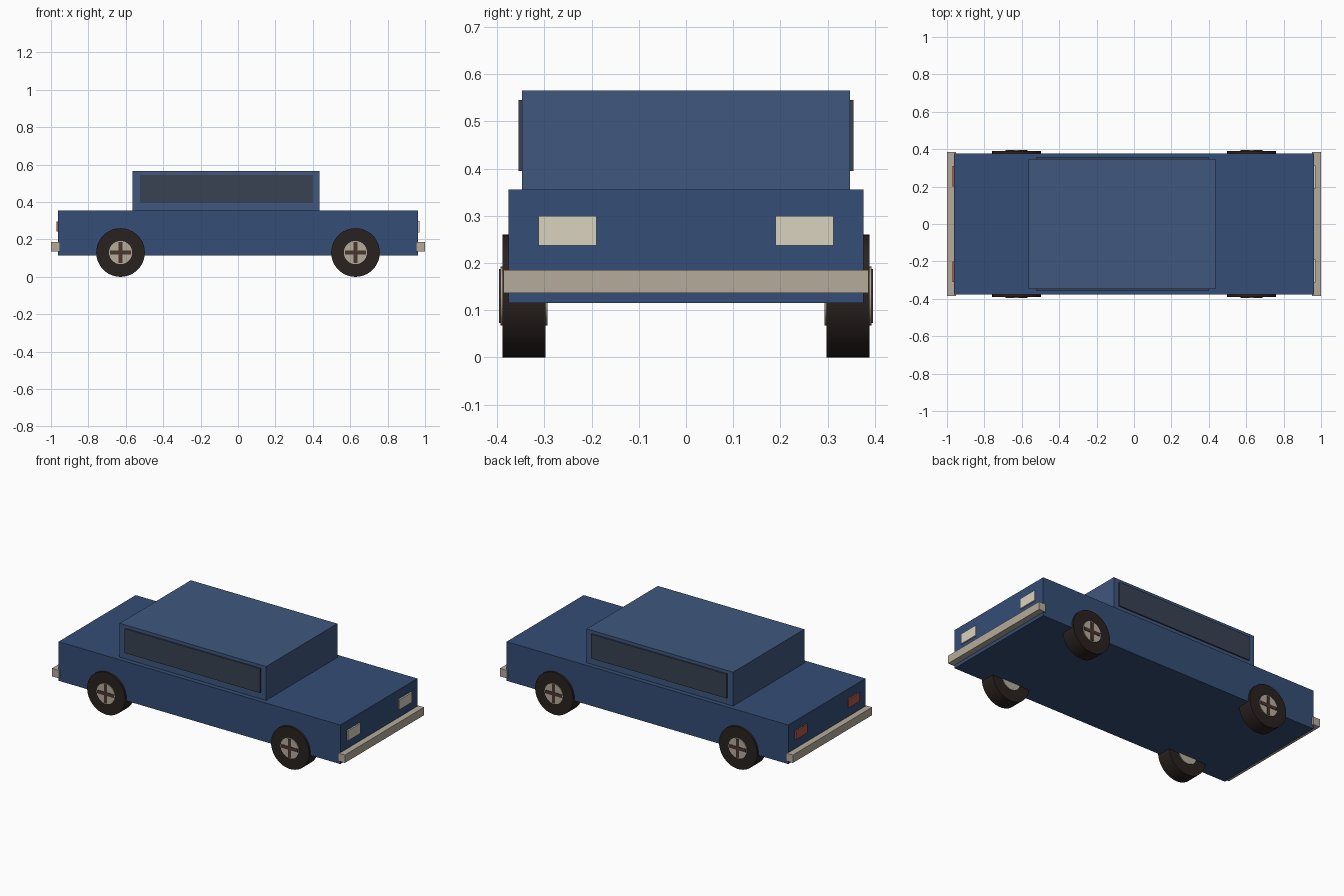
import bpy, math

if "Cube" in bpy.data.objects:
    bpy.data.objects.remove(bpy.data.objects["Cube"])


def material(name, rgb):
    m = bpy.data.materials.new(name)
    m.diffuse_color = (*rgb, 1)
    m.use_nodes = True
    m.node_tree.nodes["Principled BSDF"].inputs["Base Color"].default_value = m.diffuse_color
    return m


BLUE = material("body_blue", (0.035, 0.075, 0.18))
ROOF = material("cabin_blue", (0.05, 0.095, 0.21))
GLASS = material("dark_glass", (0.04, 0.055, 0.085))
TRIM = material("beige_trim", (0.46, 0.41, 0.33))
LAMP = material("lamp_cream", (0.7, 0.65, 0.53))
RED = material("lamp_red", (0.42, 0.10, 0.06))
TYRE = material("tyre_dark", (0.022, 0.016, 0.014))
SPOKE = material("spoke_brown", (0.07, 0.035, 0.028))


def box(name, x, y, z, mat):
    """Box from (min, max) ranges on each axis."""
    bpy.ops.mesh.primitive_cube_add(size=1, location=[sum(r) / 2 for r in (x, y, z)])
    ob = bpy.context.object
    ob.name = name
    ob.scale = [r[1] - r[0] for r in (x, y, z)]
    bpy.ops.object.transform_apply(location=False, rotation=False, scale=True)
    ob.data.materials.append(mat)
    return ob


def disc(name, x, y, z, radius, mat):
    """Smooth cylinder lying along y between the two y values."""
    bpy.ops.mesh.primitive_cylinder_add(vertices=48, radius=radius, depth=y[1] - y[0],
                                        location=(x, sum(y) / 2, z),
                                        rotation=(math.pi / 2, 0, 0))
    ob = bpy.context.object
    ob.name = name
    ob.data.materials.append(mat)
    bpy.ops.object.shade_smooth_by_angle()
    return ob


def span(side, near, far):
    """Mirror a (near, far) range to the given side of zero."""
    return tuple(sorted((side * near, side * far)))


# Body and cabin
box("body", (-0.962, 0.962), (-0.376, 0.376), (0.115, 0.356), BLUE)
box("cabin", (-0.565, 0.435), (-0.347, 0.347), (0.35, 0.565), ROOF)

# Bumpers and lamps at both ends
for end, tag, lamp, (y0, y1), (z0, z1) in (
        (1, "front", LAMP, (0.19, 0.312), (0.237, 0.299)),
        (-1, "rear", RED, (0.2, 0.31), (0.243, 0.296))):
    box(tag + "_bumper", span(end, 0.953, 1.0), (-0.386, 0.386), (0.136, 0.185), TRIM)
    for side in (-1, 1):
        box(tag + "_lamp", span(end, 0.95, 0.971), span(side, y0, y1), (z0, z1), lamp)

# Side windows and wheels
WZ = 0.13
for side in (-1, 1):
    box("side_window", (-0.525, 0.4), span(side, 0.34, 0.355), (0.395, 0.545), GLASS)
    for wx in (-0.628, 0.628):
        disc("tyre", wx, span(side, 0.297, 0.389), WZ, 0.13, TYRE)
        disc("hub", wx, span(side, 0.293, 0.393), WZ, 0.062, TRIM)
        for hx, hz in ((0.057, 0.01), (0.01, 0.057)):
            box("hub_spoke", (wx - hx, wx + hx), span(side, 0.385, 0.396),
                (WZ - hz, WZ + hz), SPOKE)
